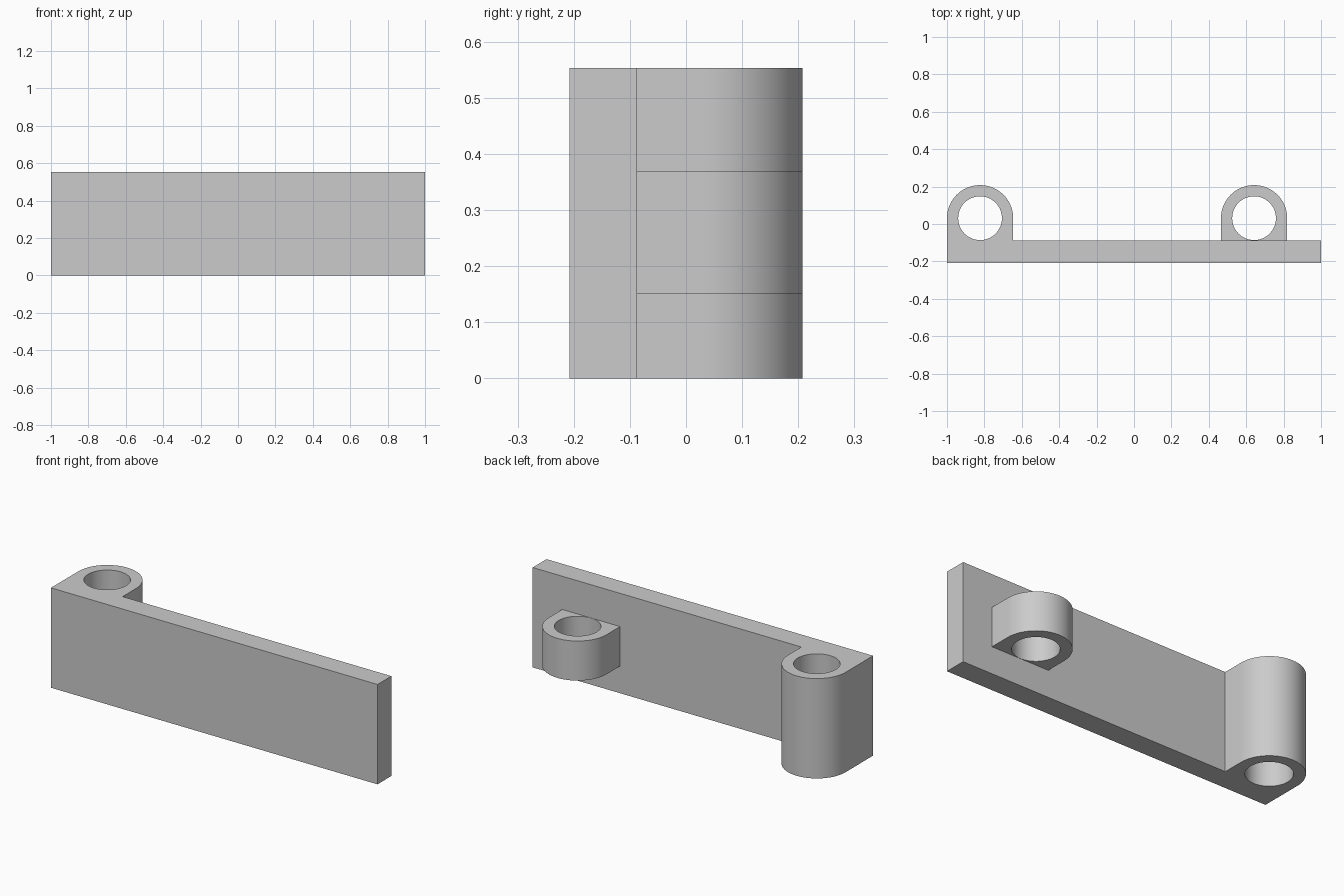
import bpy, bmesh, math

if "Cube" in bpy.data.objects:
    bpy.data.objects.remove(bpy.data.objects["Cube"])

H = 0.553                        # plate height
FRONT, BACK = -0.208, -0.087     # plate faces in y
CY, R, HOLE = 0.031, 0.177, 0.117
SEG = 32                         # steps per half turn

grey = bpy.data.materials.new("light grey")
grey.diffuse_color = (0.6, 0.6, 0.6, 1)
grey.use_nodes = True
grey.node_tree.nodes["Principled BSDF"].inputs["Base Color"].default_value = grey.diffuse_color


def arc(cx, r, start, end, n):
    return [(cx + r * math.cos(start + (end - start) * i / n),
             CY + r * math.sin(start + (end - start) * i / n)) for i in range(n + 1)]


def extrude_profile(name, outline, hole, z0, z1, open_back=False):
    """Extrude an outline with a round hole from z0 to z1."""
    bm = bmesh.new()
    edges = []
    for loop in (outline, hole):
        vs = [bm.verts.new((x, y, z0)) for x, y in loop]
        edges += [bm.edges.new((vs[i - 1], vs[i])) for i in range(len(vs))]
    bmesh.ops.triangle_fill(bm, edges=edges, use_beauty=True)
    faces = bm.faces[:]
    ext = bmesh.ops.extrude_face_region(bm, geom=faces, use_keep_orig=True)
    top = [g for g in ext["geom"] if isinstance(g, bmesh.types.BMVert)]
    bmesh.ops.translate(bm, verts=top, vec=(0, 0, z1 - z0))
    bmesh.ops.recalc_face_normals(bm, faces=bm.faces[:])
    if open_back:                # the side pressed against the plate
        hidden = [f for f in bm.faces if all(abs(v.co.y - BACK) < 1e-5 for v in f.verts)]
        bmesh.ops.delete(bm, geom=hidden, context="FACES")
    mesh = bpy.data.meshes.new(name)
    bm.to_mesh(mesh)
    bm.free()
    mesh.materials.append(grey)
    ob = bpy.data.objects.new(name, mesh)
    bpy.context.collection.objects.link(ob)
    bpy.ops.object.select_all(action="DESELECT")
    ob.select_set(True)
    bpy.context.view_layer.objects.active = ob
    bpy.ops.object.shade_smooth_by_angle(angle=math.radians(30))
    return ob


def hole(cx):
    return arc(cx, HOLE, 0, math.tau, 2 * SEG)[:-1]


# Plate with the full-height eye at its left end
cx = -1 + R
plate = [(-1, FRONT), (1, FRONT), (1, BACK), (cx + R, BACK)] + arc(cx, R, 0, math.pi, SEG)
extrude_profile("plate_with_eye", plate, hole(cx), 0, H)

# Short eye on the back near the right end
cx = 0.642
eye = [(cx - R, BACK), (cx + R, BACK)] + arc(cx, R, 0, math.pi, SEG)
extrude_profile("short_eye", eye, hole(cx), 0.15, 0.369, open_back=True)
